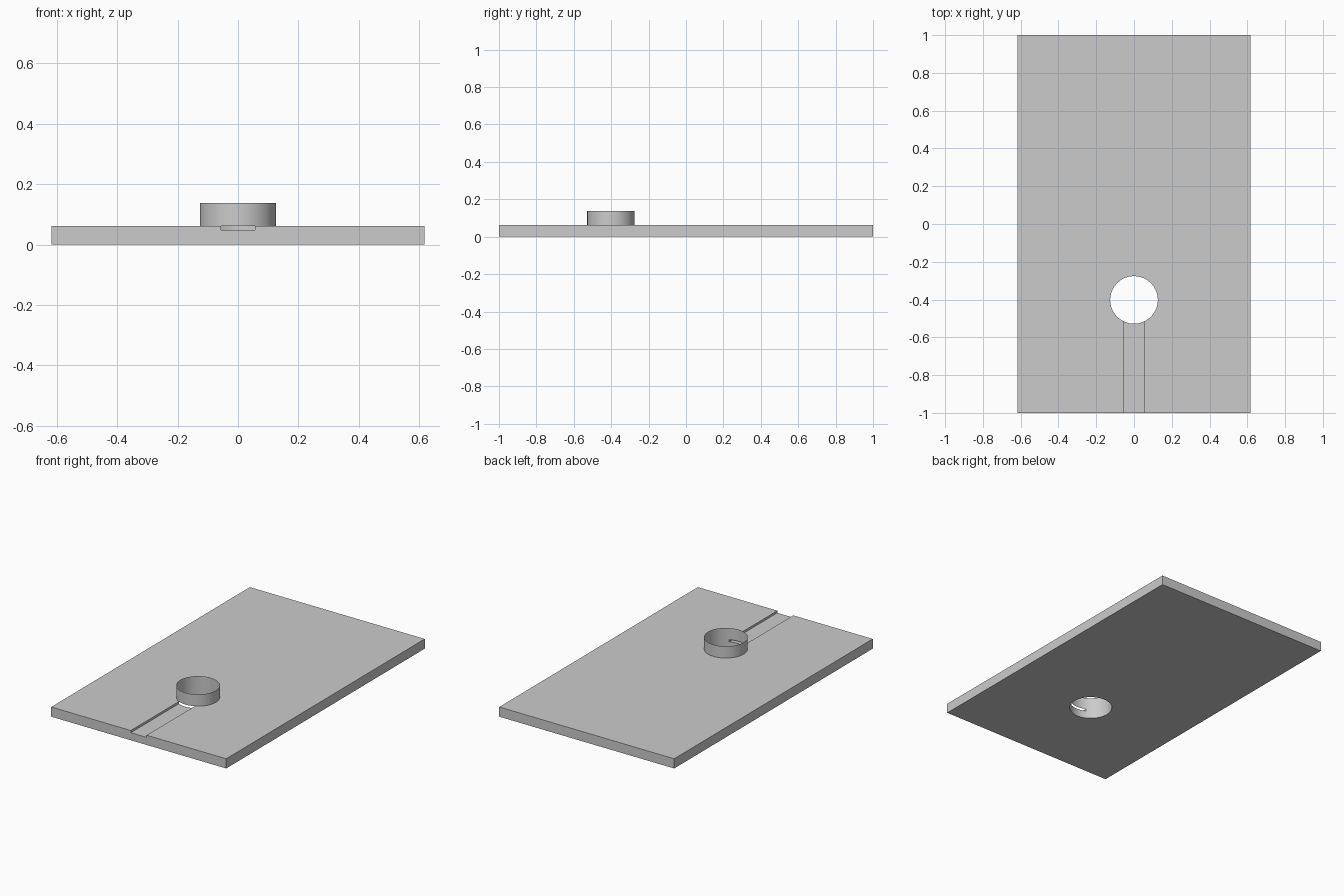
import bpy

if "Cube" in bpy.data.objects:
    bpy.data.objects.remove(bpy.data.objects["Cube"])

HALF_W, HALF_L, THICK = 0.617, 1.0, 0.062
HOLE_Y, HOLE_R, RIM_TOP = -0.402, 0.126, 0.137
GROOVE_HALF, GROOVE_FLOOR = 0.056, 0.048


def box(name, lo, hi):
    centre = [(a + b) / 2 for a, b in zip(lo, hi)]
    bpy.ops.mesh.primitive_cube_add(size=1, location=centre)
    ob = bpy.context.object
    ob.name = name
    ob.scale = [b - a for a, b in zip(lo, hi)]
    bpy.ops.object.transform_apply(location=True, rotation=False, scale=True)
    return ob


def tube(name, z0, z1, fill):
    bpy.ops.mesh.primitive_cylinder_add(vertices=96, radius=HOLE_R, depth=z1 - z0,
                                        end_fill_type=fill,
                                        location=(0, HOLE_Y, (z0 + z1) / 2))
    ob = bpy.context.object
    ob.name = name
    return ob


def cut(target, cutter):
    cutter.hide_render = True
    mod = target.modifiers.new("cut", 'BOOLEAN')
    mod.operation = 'DIFFERENCE'
    mod.solver = 'EXACT'
    mod.object = cutter
    bpy.context.view_layer.objects.active = target
    bpy.ops.object.modifier_apply(modifier=mod.name)
    bpy.data.objects.remove(cutter)


def smooth(ob):
    bpy.ops.object.select_all(action='DESELECT')
    ob.select_set(True)
    bpy.context.view_layer.objects.active = ob
    bpy.ops.object.shade_smooth_by_angle()


# Flat plate with a shallow groove from the front edge to a round through hole
plate = box("base_plate", (-HALF_W, -HALF_L, 0), (HALF_W, HALF_L, THICK))
cut(plate, box("groove_cutter", (-GROOVE_HALF, -HALF_L - 0.1, GROOVE_FLOOR),
               (GROOVE_HALF, HOLE_Y, THICK + 0.1)))
cut(plate, tube("hole_cutter", -0.1, 0.2, 'NGON'))
smooth(plate)

# Paper-thin open collar standing on the hole edge
collar = tube("hole_collar", THICK, RIM_TOP, 'NOTHING')
smooth(collar)
